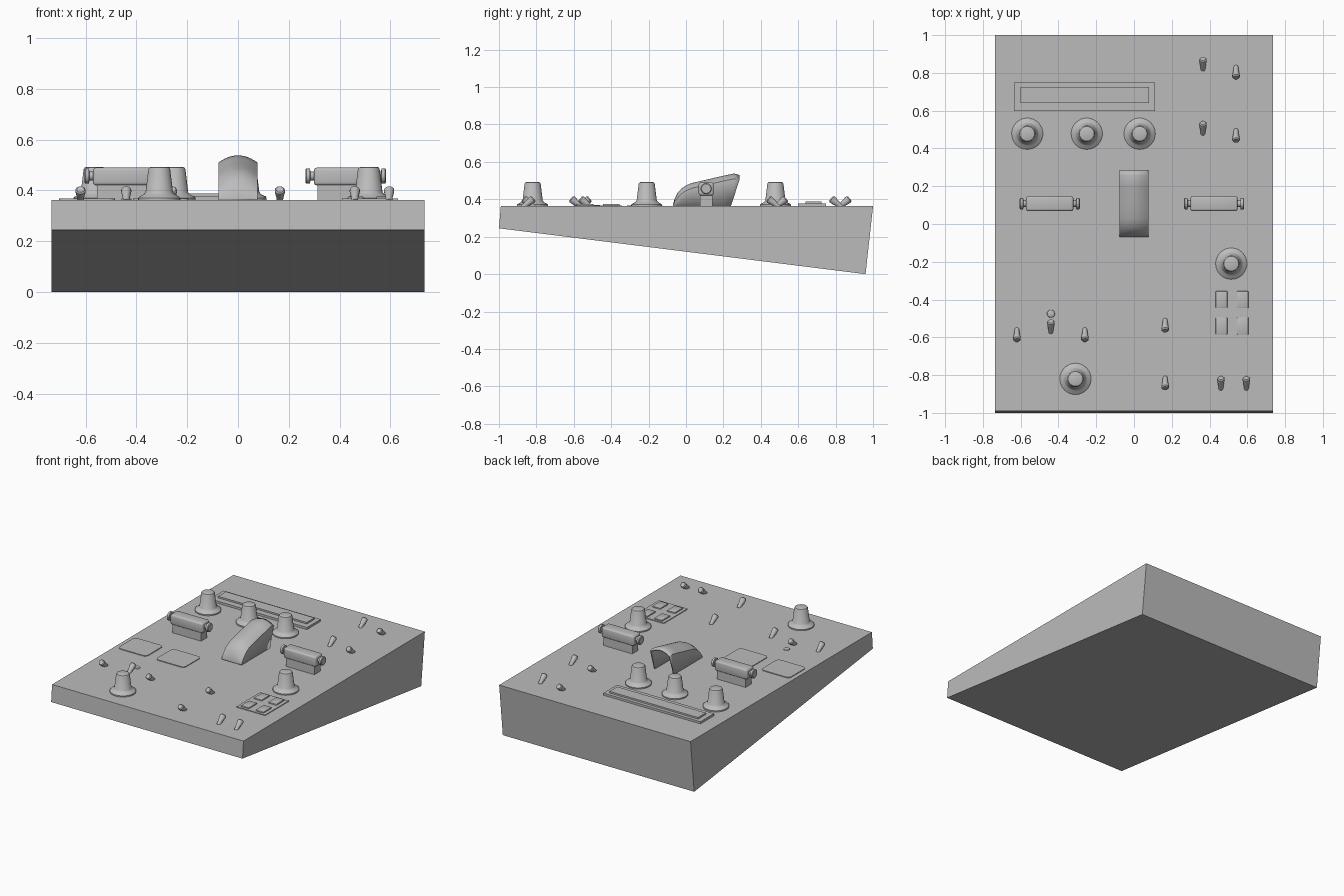
import bpy, bmesh, math
from mathutils import Vector, Matrix

cube = bpy.data.objects.get("Cube")
if cube:
    bpy.data.objects.remove(cube, do_unlink=True)

grey = bpy.data.materials.new("plain grey")
grey.use_nodes = True
grey.diffuse_color = (0.5, 0.5, 0.5, 1)
grey.node_tree.nodes["Principled BSDF"].inputs["Base Color"].default_value = (0.5, 0.5, 0.5, 1)

TOP = 0.363  # height of the panel surface


def finish(name, bm, smooth=False):
    bmesh.ops.recalc_face_normals(bm, faces=bm.faces)
    mesh = bpy.data.meshes.new(name)
    bm.to_mesh(mesh)
    bm.free()
    mesh.materials.append(grey)
    ob = bpy.data.objects.new(name, mesh)
    bpy.context.collection.objects.link(ob)
    if smooth:
        bpy.ops.object.select_all(action='DESELECT')
        ob.select_set(True)
        bpy.context.view_layer.objects.active = ob
        bpy.ops.object.shade_smooth_by_angle(angle=math.radians(35))
    return ob


def box(name, x, y, z, sx, sy, sz, bevel=0, segments=2, corners_only=False):
    """Box resting on height z, with optional rounded edges."""
    bm = bmesh.new()
    bmesh.ops.create_cube(bm, size=1)
    bmesh.ops.scale(bm, vec=(sx, sy, sz), verts=bm.verts)
    bmesh.ops.translate(bm, vec=(x, y, z + sz / 2), verts=bm.verts)
    if bevel:
        edges = [e for e in bm.edges if not corners_only
                 or abs(e.verts[0].co.z - e.verts[1].co.z) > sz / 2]
        bmesh.ops.bevel(bm, geom=edges, offset=bevel, segments=segments,
                        profile=0.5, affect='EDGES')
    return finish(name, bm, bool(bevel))


def lathe(name, profile, base, axis=(0, 0, 1), sides=32):
    """Turned part: (radius, distance) profile along an axis from base."""
    bm = bmesh.new()
    rings = []
    for r, h in profile:
        rings.append([bm.verts.new((r * math.cos(2 * math.pi * i / sides),
                                    r * math.sin(2 * math.pi * i / sides), h))
                      for i in range(sides)])
    for a, b in zip(rings, rings[1:]):
        for i in range(sides):
            j = (i + 1) % sides
            bm.faces.new((a[i], a[j], b[j], b[i]))
    bm.faces.new(rings[0])
    bm.faces.new(rings[-1])
    turn = Vector((0, 0, 1)).rotation_difference(Vector(axis)).to_matrix().to_4x4()
    bmesh.ops.transform(bm, matrix=Matrix.Translation(base) @ turn, verts=bm.verts)
    return finish(name, bm, True)


# Wedge-shaped console body
bm = bmesh.new()
side = [(-1, 0.245), (-0.99, TOP), (1, TOP), (0.96, 0)]
loops = [[bm.verts.new((x, y, z)) for y, z in side] for x in (-0.735, 0.735)]
for loop in loops:
    bm.faces.new(loop)
for i in range(4):
    j = (i + 1) % 4
    bm.faces.new((loops[0][i], loops[0][j], loops[1][j], loops[1][i]))
finish("console_body", bm)

# Rotary knobs with flared skirts
knob = [(0.083, 0), (0.083, 0.008), (0.076, 0.014), (0.062, 0.021), (0.054, 0.03),
        (0.043, 0.12), (0.039, 0.127), (0.032, 0.13)]
for i, (x, y) in enumerate([(-0.565, 0.478), (-0.25, 0.478), (0.03, 0.478),
                            (0.515, -0.21), (-0.31, -0.82)]):
    lathe(f"rotary_knob_{i + 1}", knob, (x, y, TOP))

# Toggle switches, tilted to the back (1) or the front (-1)
toggle = [(0.012, -0.01), (0.014, 0.015), (0.02, 0.05), (0.02, 0.06), (0.015, 0.066)]
switches = [(0.365, 0.85, 1), (0.365, 0.51, 1), (-0.44, -0.54, 1), (0.46, -0.84, 1),
            (0.595, -0.84, 1), (0.54, 0.8, -1), (0.54, 0.465, -1), (-0.62, -0.59, -1),
            (-0.26, -0.59, -1), (0.165, -0.54, -1), (0.165, -0.845, -1)]
for i, (x, y, d) in enumerate(switches):
    lathe(f"toggle_switch_{i + 1}", toggle, (x, y - 0.026 * d, TOP),
          (0, 0.8 * d, 0.65), 16)

# Indicator lamp
lathe("indicator_lamp", [(0.021, 0), (0.019, 0.004), (0.012, 0.007)],
      (-0.44, -0.475, TOP), sides=20)

# Display frame and screen
box("display_frame", -0.262, 0.673, TOP, 0.745, 0.15, 0.015)
box("display_screen", -0.26, 0.682, TOP, 0.68, 0.085, 0.026)

# Flat pads with rounded corners
for name, x in (("left_pad", -0.304), ("right_pad", -0.595)):
    box(name, x, -0.22, TOP, 0.22, 0.19, 0.005, 0.025, 4, True)

# Keypad with four keys
box("keypad_plate", 0.52, -0.472, TOP, 0.22, 0.26, 0.005)
for i, x in enumerate((0.463, 0.575)):
    for j, y in enumerate((-0.54, -0.4)):
        box(f"keypad_key_{2 * i + j + 1}", x, y, TOP, 0.062, 0.09, 0.013, 0.004)

# Raised roller blocks with a knob at either end
end = [(0.018, -0.002), (0.018, 0.014), (0.03, 0.016), (0.03, 0.03), (0.025, 0.034)]
for name, x in (("left", 0.424), ("right", -0.446)):
    box(name + "_roller_base", x, 0.108, TOP, 0.22, 0.065, 0.065)
    box(name + "_roller_housing", x, 0.108, 0.42, 0.25, 0.08, 0.07, 0.012, 3)
    for d in (-1, 1):
        lathe(f"{name}_roller_knob_{'inner' if d * x < 0 else 'outer'}", end,
              (x + 0.125 * d, 0.108, 0.457), (d, 0, 0), 24)

# Arched hood, closed at the front and open at the back
ridge = [(-0.07, 0.37), (-0.06, 0.405), (-0.045, 0.435), (-0.025, 0.457), (0.0, 0.474),
         (0.03, 0.487), (0.1, 0.503), (0.2, 0.526), (0.258, 0.538), (0.285, 0.53)]
bm = bmesh.new()
rows = []
for k, (y, z) in enumerate(ridge):
    drop = min(0.028, (z - TOP) * 0.4)
    foot_y = min(y, 0.24)
    row = [bm.verts.new((-0.077, foot_y, TOP))]
    for i in range(13):
        t = -1 + i / 6
        row.append(bm.verts.new((0.077 * t, y, z - drop * t * t)))
    row.append(bm.verts.new((0.077, foot_y, TOP)))
    rows.append(row)
for a, b in zip(rows, rows[1:]):
    for i in range(len(a) - 1):
        quad = (a[i], a[i + 1], b[i + 1], b[i])
        if (a[i].co - b[i].co).length < 1e-5:
            quad = quad[:3]
        elif (a[i + 1].co - b[i + 1].co).length < 1e-5:
            quad = (a[i], a[i + 1], b[i])
        bm.faces.new(quad)
bm.faces.new(rows[0])
bmesh.ops.remove_doubles(bm, verts=bm.verts, dist=1e-5)
hood = finish("hood", bm, True)
shell = hood.modifiers.new("Shell", 'SOLIDIFY')
shell.thickness = 0.008
shell.offset = -1
